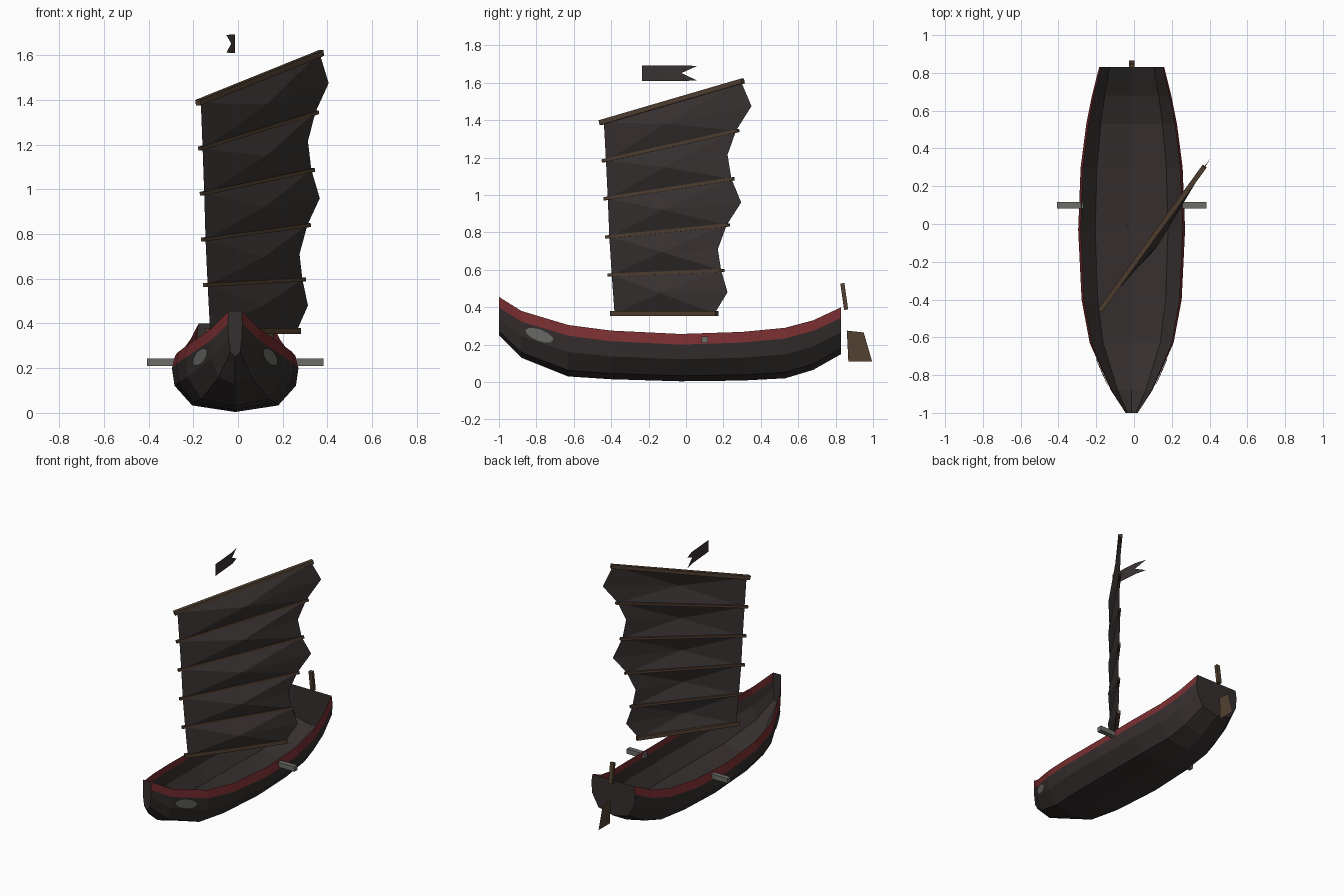
import bpy, bmesh, math
from mathutils import Vector

if "Cube" in bpy.data.objects:
    bpy.data.objects.remove(bpy.data.objects["Cube"], do_unlink=True)

CX = -0.0125  # hull centre line


def material(name, rgb):
    m = bpy.data.materials.new(name)
    m.use_nodes = True
    m.diffuse_color = (*rgb, 1)
    m.node_tree.nodes["Principled BSDF"].inputs["Base Color"].default_value = (*rgb, 1)
    return m


HULL = material("dark hull wood", (0.036, 0.029, 0.028))
SAIL = material("dark sail cloth", (0.042, 0.033, 0.033))
RED = material("red trim", (0.19, 0.027, 0.03))
BROWN = material("brown wood", (0.085, 0.052, 0.03))
GREY = material("grey metal", (0.15, 0.15, 0.14))


def build(name, verts, faces, *mats, rule=None):
    me = bpy.data.meshes.new(name)
    me.from_pydata([tuple(v) for v in verts], [], faces)
    for m in mats:
        me.materials.append(m)
    if rule:
        for i, p in enumerate(me.polygons):
            p.material_index = rule(i)
    ob = bpy.data.objects.new(name, me)
    bpy.context.collection.objects.link(ob)
    return ob


def bar(name, a, b, width, height, mat):
    """Square bar from a to b."""
    a, b = Vector(a), Vector(b)
    bm = bmesh.new()
    bmesh.ops.create_cube(bm, size=1)
    bmesh.ops.scale(bm, vec=(width, height, (b - a).length), verts=bm.verts)
    rot = (b - a).to_track_quat('Z', 'Y').to_matrix()
    bmesh.ops.rotate(bm, matrix=rot, verts=bm.verts)
    bmesh.ops.translate(bm, vec=(a + b) / 2, verts=bm.verts)
    me = bpy.data.meshes.new(name)
    bm.to_mesh(me)
    bm.free()
    me.materials.append(mat)
    bpy.context.collection.objects.link(bpy.data.objects.new(name, me))


# Hull stations: y, half width, sheer height, keel height
STATIONS = [(-1, .032, .455, .25), (-.88, .11, .38, .13), (-.63, .222, .305, .03),
            (-.4, .265, .275, .015), (-.03, .283, .257, .004), (.3, .27, .268, .008),
            (.53, .24, .29, .02), (.68, .21, .33, .065), (.83, .172, .40, .15)]


def section(w, top, keel):
    """Half section from gunwale to keel as (x, z) pairs."""
    h = top - .057 - keel
    return [(w * .95, top), (w, keel + h), (w * .96, keel + h * .6),
            (w * .68, keel + h * .15), (0, keel)]


verts = []
for y, w, top, keel in STATIONS:
    half = section(w, top, keel)
    ring = half + [(-x, z) for x, z in half[-2::-1]]
    verts += [(CX + x, y, z) for x, z in ring]
N = 9
faces = [(i * N + j, i * N + j + 1, i * N + N + j + 1, i * N + N + j)
         for i in range(len(STATIONS) - 1) for j in range(N - 1)]
strips = len(faces)
last = len(verts) - N
faces += [tuple(reversed(range(N))), tuple(range(last, last + N))]
build("hull", verts, faces, HULL, RED,
      rule=lambda i: int(i < strips and i % (N - 1) in (0, N - 2)))


def hull_x(y, z):
    """Half width of the hull side at a given length and height."""
    for a, b in zip(STATIONS, STATIONS[1:]):
        if a[0] <= y <= b[0]:
            t = (y - a[0]) / (b[0] - a[0])
            sec = section(*[p + (q - p) * t for p, q in zip(a[1:], b[1:])])
            for (x0, z0), (x1, z1) in zip(sec, sec[1:]):
                if z1 <= z <= z0:
                    return x0 + (x1 - x0) * (z0 - z) / (z0 - z1)
    return 0


# Bow eyes and side guns
for side, label in ((1, "left"), (-1, "right")):
    pts = [(-.78, .25)]
    for k in range(12):
        a = math.tau * k / 12
        u, v = .075 * math.cos(a), .03 * math.sin(a)
        pts.append((-.78 + u + .2 * v, .25 - .35 * u + v))
    eye = [(CX + side * (hull_x(y, z) + .006), y - .003, z) for y, z in pts]
    build(label + "_eye", eye, [(0, k + 1, (k + 1) % 12 + 1) for k in range(12)], GREY)
    bar(label + "_gun", (CX + side * .255, .1, .227), (CX + side * .395, .1, .227),
        .034, .034, GREY)

# Rudder blade and tiller
blade = [(CX, y, z) for y, z in ((.86, .275), (.95, .265), (.995, .11), (.868, .11))]
build("rudder_blade", blade, [(0, 1, 2, 3)], BROWN)
bar("tiller", (CX, .836, .528), (CX, .856, .387), .028, .022, BROWN)


# Sail: all points lie on a slanted plane given by (y, z)
def on_sail(y, z, out=0):
    return Vector((-.167 + (y + .44) * .725 + .8 * out, y - .59 * out, z))


# Battens: luff y, luff z, leech y, leech z
BATTENS = [(-.40, .367, .165, .367), (-.415, .572, .2, .597), (-.428, .775, .23, .84),
           (-.436, .98, .255, 1.087), (-.446, 1.182, .28, 1.345), (-.457, 1.387, .305, 1.61)]
LEECH = [(.222, .48), (.17, .71), (.295, .96), (.222, 1.215), (.35, 1.475)]

for i, (y0, z0, y1, z1) in enumerate(BATTENS):
    thick = .026 if i in (0, 5) else .017
    name = {0: "sail_boom", 5: "sail_yard"}.get(i, "sail_batten_%d" % i)
    bar(name, on_sail(y0, z0), on_sail(y1, z1), thick, thick, BROWN)

verts, faces = [], []
for low, high, tip in zip(BATTENS, BATTENS[1:], LEECH):
    b = len(verts)
    rim = [(low[0] + .018, low[1]), (low[2] - .012, low[3]), tip,
           (high[2] - .012, high[3]), (high[0] + .018, high[1])]
    cy = (low[0] + low[2] + high[0] + high[2]) / 4
    cz = (low[1] + low[3] + high[1] + high[3]) / 4
    verts += [on_sail(cy, cz, .045)] + [on_sail(*p) for p in rim]
    faces += [(b, b + 1 + k, b + 1 + (k + 1) % 5) for k in range(5)]
build("sail", verts, faces, SAIL)

# Swallowtail pennant
flag = [(CX, -.235, 1.61), (-.03, -.02, 1.61), (-.052, .06, 1.612), (-.03, -.025, 1.652),
        (-.052, .06, 1.69), (-.03, -.02, 1.693), (CX, -.235, 1.693)]
build("pennant", flag, [(0, 1, 3), (1, 2, 3), (3, 4, 5), (3, 5, 6), (0, 3, 6)], SAIL)
